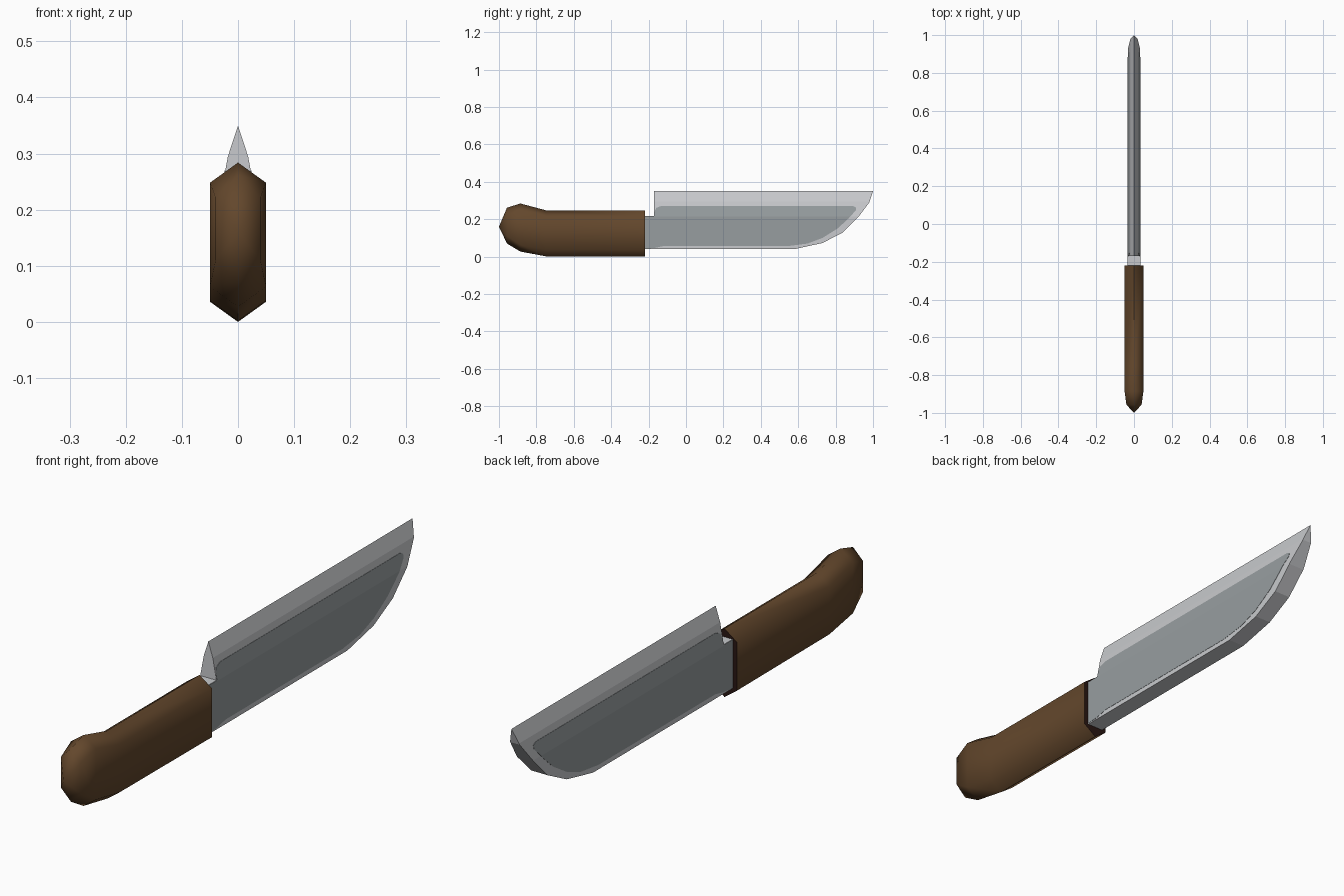
import bpy, bmesh

if "Cube" in bpy.data.objects:
    bpy.data.objects.remove(bpy.data.objects["Cube"])

def material(name, rgb):
    m = bpy.data.materials.new(name)
    m.diffuse_color = (*rgb, 1)
    m.use_nodes = True
    m.node_tree.nodes["Principled BSDF"].inputs["Base Color"].default_value = m.diffuse_color
    return m

STEEL = material("light steel", (0.58, 0.59, 0.61))
PANEL = material("grey steel", (0.31, 0.34, 0.35))
WOOD = material("brown wood", (0.125, 0.063, 0.025))
DARK = material("dark end wood", (0.022, 0.008, 0.006))

def finish(bm, name, mats):
    bmesh.ops.recalc_face_normals(bm, faces=bm.faces[:])
    me = bpy.data.meshes.new(name)
    bm.to_mesh(me)
    bm.free()
    for m in mats:
        me.materials.append(m)
    ob = bpy.data.objects.new(name, me)
    bpy.context.collection.objects.link(ob)
    return ob

def half_width(z):
    # wedge section of the blade: constant below, tapering to the top edge
    pts = [(0.0, 0.033), (0.215, 0.033), (0.295, 0.018), (0.35, 0.0)]
    for (z0, w0), (z1, w1) in zip(pts, pts[1:]):
        if z <= z1 + 1e-6:
            return w0 + (w1 - w0) * (z - z0) / (z1 - z0)
    return 0.0

def wedge_slab(name, outline, mat, extra=0.0):
    # side outline (y, z) extruded across x, then pinched to the wedge section
    bm = bmesh.new()
    f = bm.faces.new([bm.verts.new((-1, y, z)) for y, z in outline])
    r = bmesh.ops.extrude_face_region(bm, geom=[f], use_keep_orig=True)
    for v in r["geom"]:
        if isinstance(v, bmesh.types.BMVert):
            v.co.x = 1
    for z in (0.215, 0.295):
        bmesh.ops.bisect_plane(bm, geom=bm.verts[:] + bm.edges[:] + bm.faces[:],
                               plane_co=(0, 0, z), plane_no=(0, 0, 1))
    for v in bm.verts:
        v.co.x *= half_width(v.co.z) + extra
    bmesh.ops.remove_doubles(bm, verts=bm.verts[:], dist=1e-5)
    return finish(bm, name, [mat])

# blade with tang
wedge_slab("blade", [(-0.24, 0.04), (0.58, 0.04), (0.73, 0.073), (0.84, 0.13),
                     (0.92, 0.21), (0.98, 0.29), (1.0, 0.35), (-0.17, 0.35),
                     (-0.17, 0.218), (-0.24, 0.218)], STEEL)

# darker panel on both blade faces
wedge_slab("blade_panel", [(-0.23, 0.042), (-0.17, 0.046), (-0.12, 0.057), (0.55, 0.057),
                           (0.65, 0.07), (0.73, 0.1), (0.81, 0.15), (0.87, 0.205),
                           (0.91, 0.25), (0.91, 0.262), (0.895, 0.27), (-0.135, 0.27),
                           (-0.16, 0.26), (-0.168, 0.24), (-0.168, 0.217),
                           (-0.23, 0.217)], PANEL, 0.001)

# handle: six-sided sections (y, low z, high z, half width, ridge height)
sections = [(-0.22, 0.0, 0.248, 0.05, 0.036), (-0.75, 0.002, 0.248, 0.05, 0.036),
            (-0.885, 0.027, 0.284, 0.05, 0.036), (-0.957, 0.07, 0.262, 0.04, 0.04)]
bm = bmesh.new()
rings = []
for y, lo, hi, w, r in sections:
    rings.append([bm.verts.new((x, y, z)) for x, z in
                  [(0, lo), (w, lo + r), (w, hi - r), (0, hi), (-w, hi - r), (-w, lo + r)]])
for a, b in zip(rings, rings[1:]):
    for i in range(6):
        j = (i + 1) % 6
        bm.faces.new((a[i], a[j], b[j], b[i]))
tip = bm.verts.new((0, -1.0, 0.16))
for i in range(6):
    bm.faces.new((rings[-1][i], rings[-1][(i + 1) % 6], tip))
bm.faces.new(rings[0]).material_index = 1
handle = finish(bm, "handle", [WOOD, DARK])
bpy.ops.object.select_all(action='DESELECT')
handle.select_set(True)
bpy.context.view_layer.objects.active = handle
bpy.ops.object.shade_smooth_by_angle(angle=1.22)
